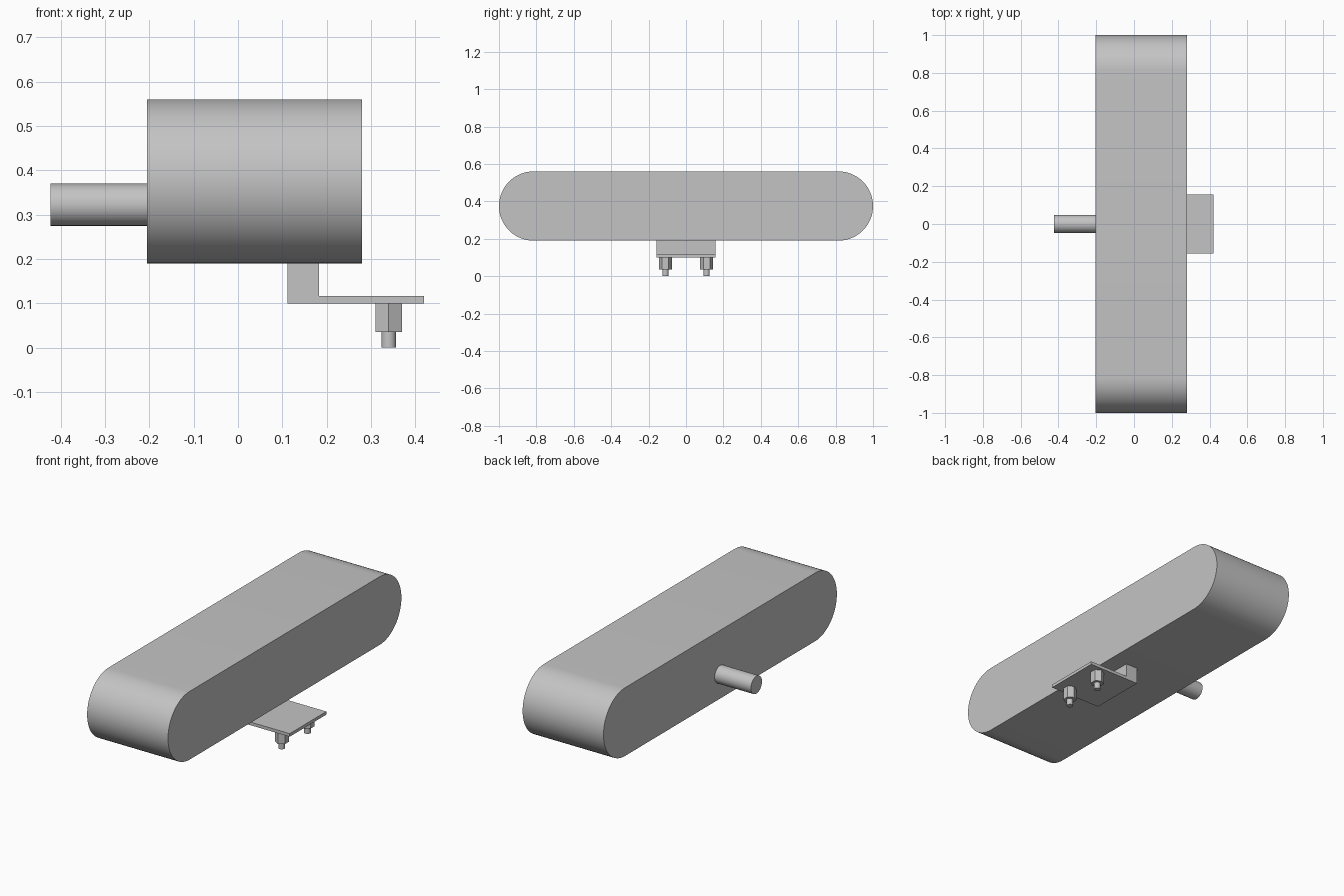
import bpy, bmesh, math
from mathutils import Matrix

if "Cube" in bpy.data.objects:
    bpy.data.objects.remove(bpy.data.objects["Cube"], do_unlink=True)

grey = bpy.data.materials.new("plain_grey")
grey.use_nodes = True
grey.diffuse_color = (0.55, 0.55, 0.55, 1)
grey.node_tree.nodes["Principled BSDF"].inputs["Base Color"].default_value = (0.55, 0.55, 0.55, 1)


def finish(name, bm, smooth=False):
    bmesh.ops.recalc_face_normals(bm, faces=bm.faces)
    mesh = bpy.data.meshes.new(name)
    bm.to_mesh(mesh)
    bm.free()
    mesh.materials.append(grey)
    obj = bpy.data.objects.new(name, mesh)
    bpy.context.collection.objects.link(obj)
    if smooth:
        bpy.ops.object.select_all(action='DESELECT')
        obj.select_set(True)
        bpy.context.view_layer.objects.active = obj
        bpy.ops.object.shade_smooth_by_angle(angle=math.radians(30))
    return obj


def extrude_profile(name, points, axis, start, length, smooth=False):
    """Extrude a closed outline along x (points are y, z) or y (points are x, z)."""
    bm = bmesh.new()
    if axis == 'X':
        verts = [bm.verts.new((start, a, b)) for a, b in points]
        step = (length, 0, 0)
    else:
        verts = [bm.verts.new((a, start, b)) for a, b in points]
        step = (0, length, 0)
    face = bm.faces.new(verts)
    copy = bmesh.ops.extrude_face_region(bm, geom=[face], use_keep_orig=True)
    moved = [g for g in copy["geom"] if isinstance(g, bmesh.types.BMVert)]
    bmesh.ops.translate(bm, verts=moved, vec=step)
    return finish(name, bm, smooth)


def prism(name, sides, radius, depth, centre, turn, smooth=False):
    bm = bmesh.new()
    bmesh.ops.create_cone(bm, cap_ends=True, segments=sides, radius1=radius,
                          radius2=radius, depth=depth,
                          matrix=Matrix.Translation(centre) @ turn)
    return finish(name, bm, smooth)


# Long body with fully rounded ends
RADIUS, MID_Z, STRAIGHT, STEPS = 0.185, 0.375, 0.815, 32
outline = []
for side in (1, -1):
    for i in range(STEPS + 1):
        a = -math.pi / 2 + math.pi * i / STEPS
        outline.append((side * (STRAIGHT + RADIUS * math.cos(a)),
                        MID_Z + side * RADIUS * math.sin(a)))
extrude_profile("rounded_body", outline, 'X', -0.205, 0.485, True)

# Side shaft
prism("side_shaft", 48, 0.0475, 0.225, (-0.31, 0, 0.3225),
      Matrix.Rotation(math.pi / 2, 4, 'Y'), True)

# L-shaped mounting bracket under the body
bracket = [(0.112, 0.1), (0.42, 0.1), (0.42, 0.117),
           (0.183, 0.117), (0.183, 0.19), (0.112, 0.19)]
extrude_profile("mounting_bracket", bracket, 'Y', -0.157, 0.314)

# Hex nuts and bolt ends, one pair on each side
for side, label in ((-1, "front"), (1, "back")):
    y = side * 0.11
    prism(label + "_nut", 6, 0.0346, 0.065, (0.34, y, 0.0675),
          Matrix.Identity(4))
    prism(label + "_bolt_end", 32, 0.0165, 0.036, (0.34, y, 0.018),
          Matrix.Identity(4), True)
